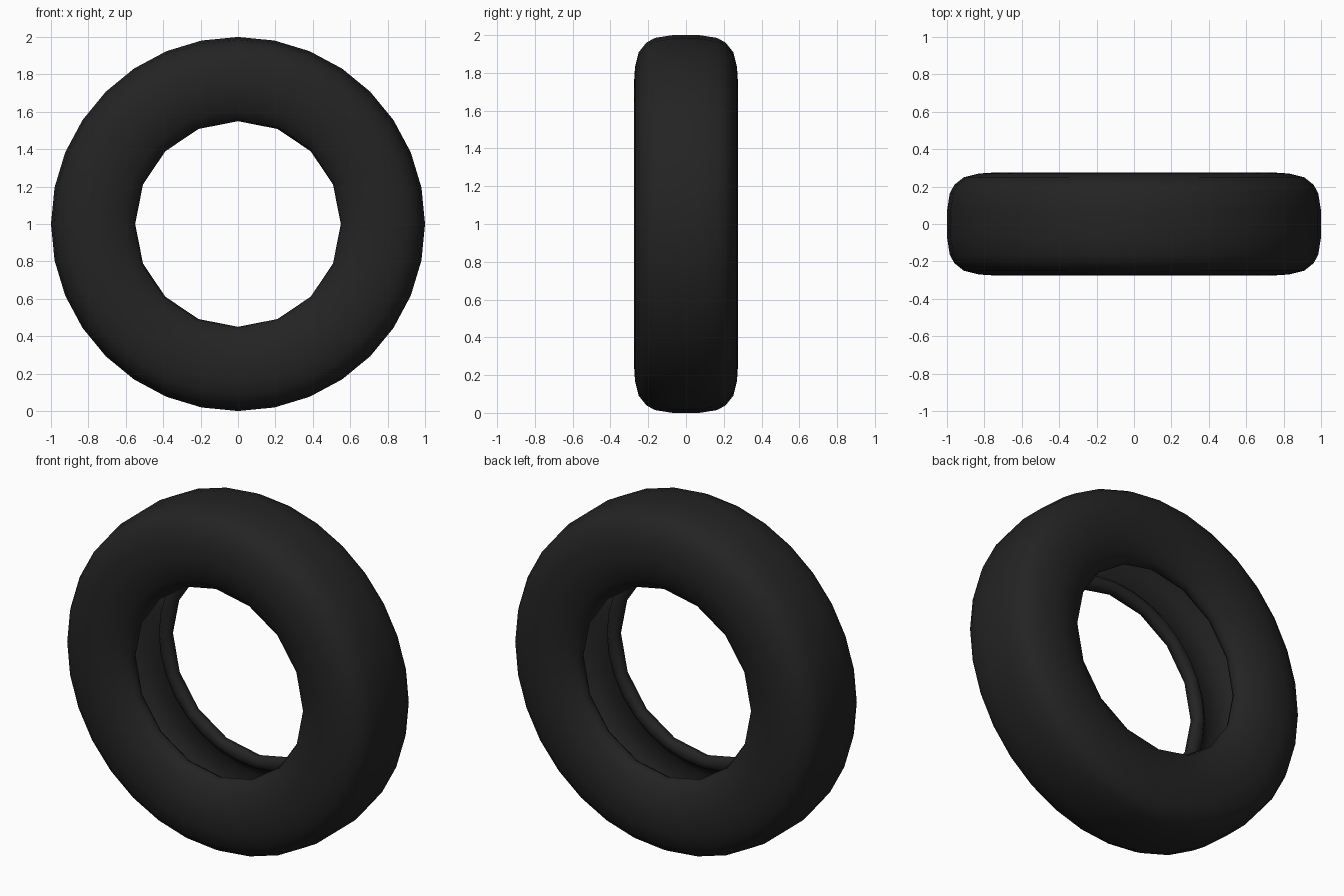
import bpy, bmesh, math

if "Cube" in bpy.data.objects:
    bpy.data.objects.remove(bpy.data.objects["Cube"])

SEGMENTS = 32

# Half cross-section as (radius, half width): tread, shoulder, sidewall, bead, inner lining
half = [(1.0, 0.07), (0.985, 0.165), (0.96, 0.21), (0.91, 0.25), (0.83, 0.27),
        (0.75, 0.275), (0.68, 0.265), (0.61, 0.238), (0.565, 0.205), (0.55, 0.17),
        (0.565, 0.142), (0.60, 0.138), (0.625, 0.16), (0.635, 0.195),
        (0.70, 0.228), (0.78, 0.237), (0.86, 0.225), (0.92, 0.17), (0.94, 0.07)]
profile = half + [(r, -y) for r, y in reversed(half)]

# Rubber material
rubber = bpy.data.materials.new("black rubber")
rubber.diffuse_color = (0.017, 0.017, 0.017, 1)
rubber.use_nodes = True
rubber.node_tree.nodes["Principled BSDF"].inputs["Base Color"].default_value = rubber.diffuse_color

# Tyre: closed profile spun around the y axis
bm = bmesh.new()
rings = []
for i in range(SEGMENTS):
    a = 2 * math.pi * i / SEGMENTS
    ring = []
    for r, y in profile:
        # the rim opening is coarser: every second point lies on the chord
        if i % 2 and r < 0.58:
            r *= math.cos(2 * math.pi / SEGMENTS * 1.0)
        ring.append(bm.verts.new((r * math.cos(a), y, 1 + r * math.sin(a))))
    rings.append(ring)

n = len(profile)
for i in range(SEGMENTS):
    p, q = rings[i], rings[(i + 1) % SEGMENTS]
    for j in range(n):
        k = (j + 1) % n
        bm.faces.new((p[j], p[k], q[k], q[j])).smooth = True
bmesh.ops.recalc_face_normals(bm, faces=bm.faces)

mesh = bpy.data.meshes.new("tyre")
bm.to_mesh(mesh)
bm.free()
mesh.materials.append(rubber)
tyre = bpy.data.objects.new("tyre", mesh)
bpy.context.collection.objects.link(tyre)
